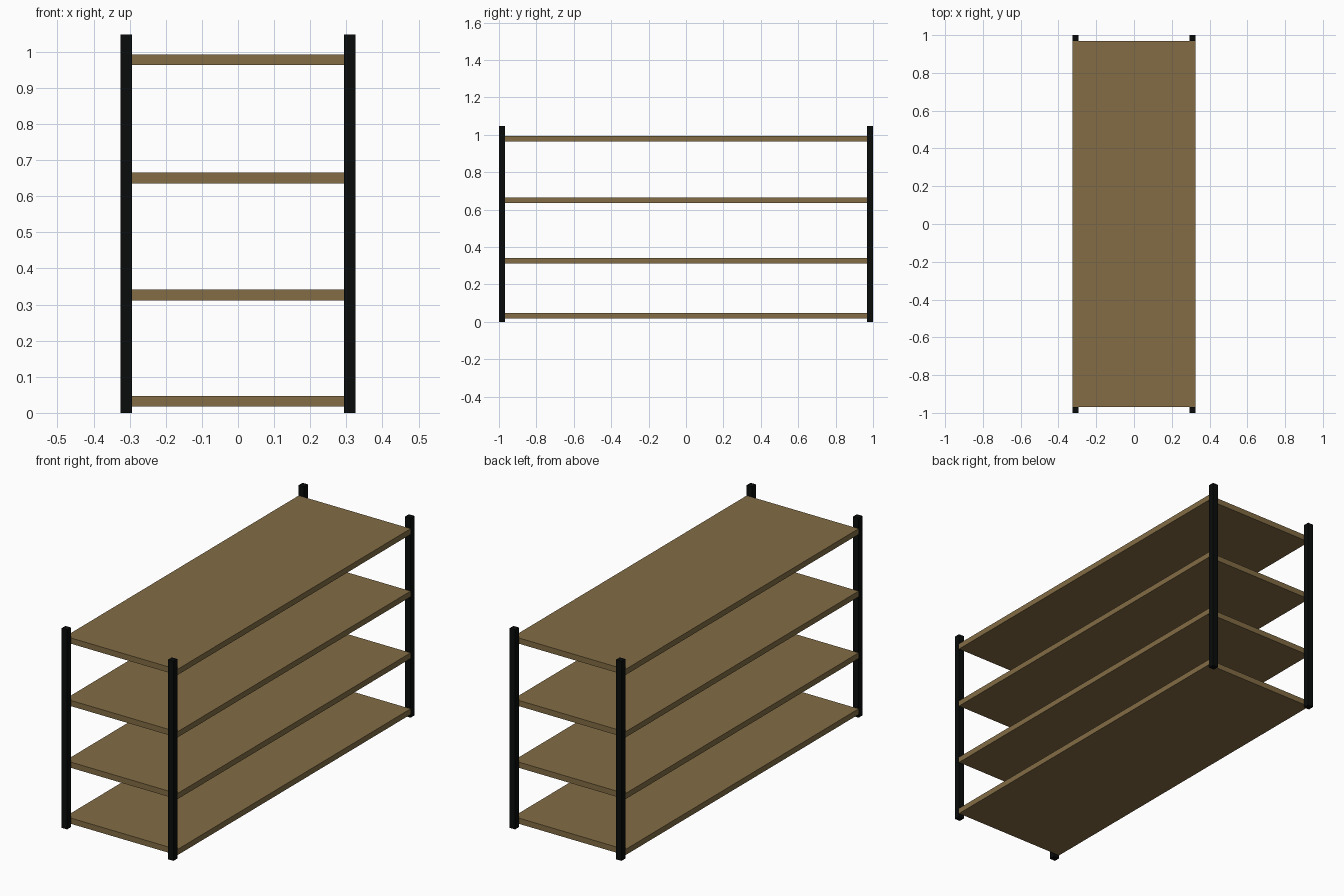
import bpy

if "Cube" in bpy.data.objects:
    bpy.data.objects.remove(bpy.data.objects["Cube"])

WIDTH, LENGTH, HEIGHT = 0.65, 2.0, 1.048
POST = 0.032            # square post side
THICK = 0.03            # shelf thickness
SHELF_Z = (0.032, 0.326, 0.65, 0.978)


def material(name, color):
    mat = bpy.data.materials.new(name)
    mat.diffuse_color = (*color, 1)
    mat.use_nodes = True
    mat.node_tree.nodes["Principled BSDF"].inputs["Base Color"].default_value = mat.diffuse_color
    return mat


def box(name, size, center, mat):
    bpy.ops.mesh.primitive_cube_add(size=1, location=center)
    obj = bpy.context.object
    obj.name = name
    obj.scale = size
    bpy.ops.object.transform_apply(location=False, rotation=False, scale=True)
    obj.data.materials.append(mat)
    return obj


wood = material("wood", (0.223, 0.150, 0.058))
black = material("black_metal", (0.003, 0.0035, 0.0035))

# Corner posts, standing just outside the shelf ends
for sx, side in ((-1, "left"), (1, "right")):
    for sy, end in ((-1, "front"), (1, "back")):
        box(f"{end}_{side}_post", (POST, POST, HEIGHT),
            (sx * (WIDTH - POST) / 2, sy * (LENGTH - POST) / 2, HEIGHT / 2), black)

# Shelves spanning between the posts, full width
for i, z in enumerate(SHELF_Z, 1):
    box(f"shelf_{i}", (WIDTH, LENGTH - 2 * POST, THICK), (0, 0, z), wood)
